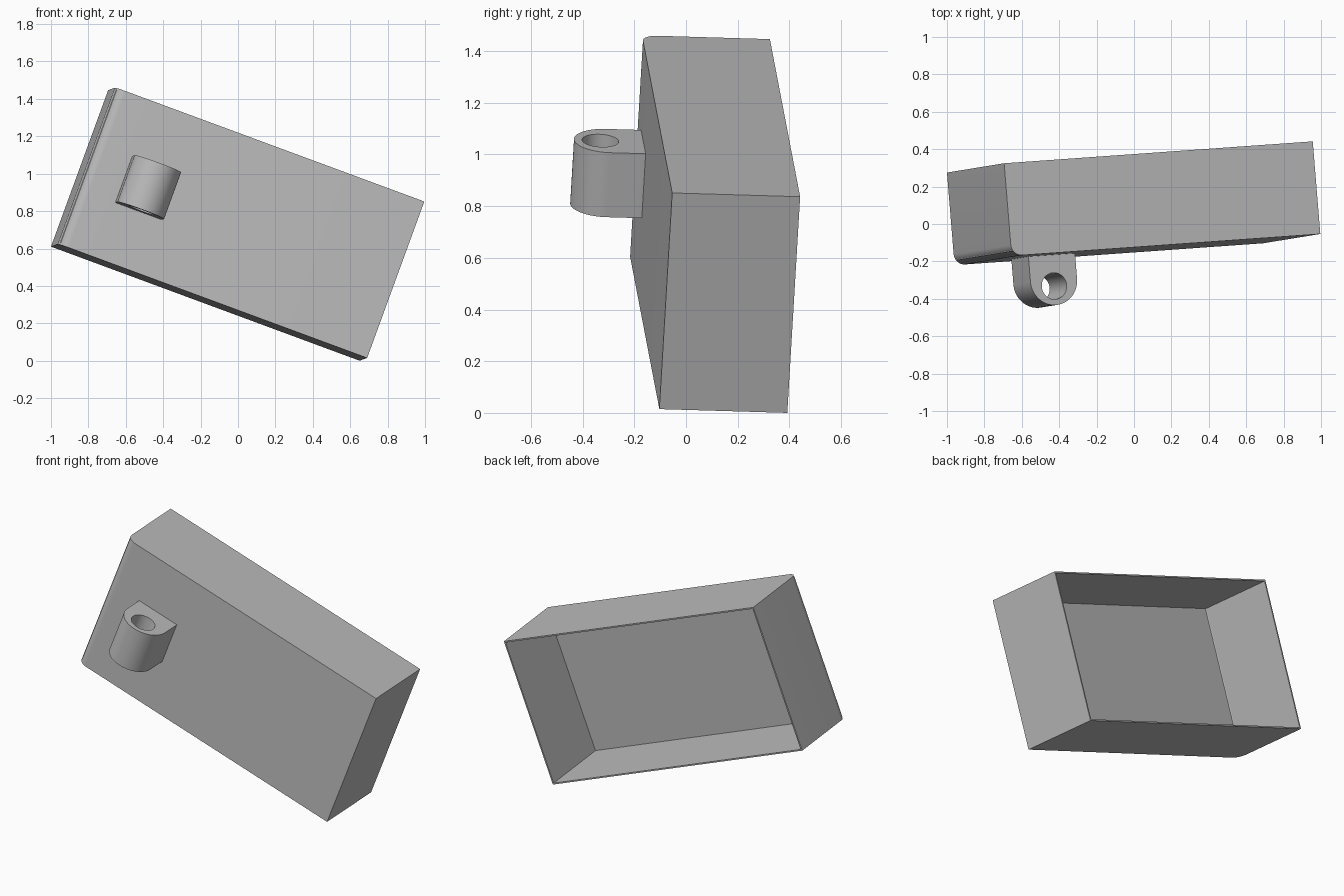
import bpy, bmesh
from math import sin, cos, pi
from mathutils import Vector, Matrix

cube = bpy.data.objects.get("Cube")
if cube:
    bpy.data.objects.remove(cube, do_unlink=True)

# Box sizes: length, depth, height, walls and rounded corner
LENGTH, DEPTH, HEIGHT = 1.763, 0.497, 0.892
RIM, PANEL, ROUND = 0.012, 0.025, 0.06
# Lug sizes: centre along length, arc centre, hole centre, radii
LUG_X, ARC_Y, HOLE_Y, LUG_R, HOLE_R = 0.343, -0.633, -0.664, 0.133, 0.071

# Tilted frame shared by both parts
along = Vector((0.936, 0.0664, -0.346)).normalized()
up = Vector((0.347, 0.056, 0.936))
up = (up - along * up.dot(along)).normalized()
back = up.cross(along)
frame = Matrix((along, back, up)).transposed().to_4x4()
frame.translation = (-1.0, 0.275, 0.61)

grey = bpy.data.materials.new("grey")
grey.use_nodes = True
colour = (0.5, 0.5, 0.5, 1)
grey.diffuse_color = colour
grey.node_tree.nodes["Principled BSDF"].inputs["Base Color"].default_value = colour


def arc(cx, cy, r, start, end, steps):
    angles = [start + (end - start) * i / steps for i in range(steps + 1)]
    return [(cx + r * cos(a), cy + r * sin(a)) for a in angles]


def extrude_profile(loops, z0, z1):
    """Fill closed loops (later ones are holes) and extrude them upward."""
    bm = bmesh.new()
    edges = []
    for loop in loops:
        verts = [bm.verts.new((x, y, z0)) for x, y in loop]
        edges += [bm.edges.new((a, b)) for a, b in zip(verts, verts[1:] + verts[:1])]
    bmesh.ops.triangle_fill(bm, use_beauty=True, edges=edges)
    geom = bmesh.ops.extrude_face_region(bm, geom=bm.faces[:], use_keep_orig=True)["geom"]
    top = [g for g in geom if isinstance(g, bmesh.types.BMVert)]
    bmesh.ops.translate(bm, verts=top, vec=(0, 0, z1 - z0))
    bmesh.ops.recalc_face_normals(bm, faces=bm.faces[:])
    return bm


def finish(bm, name):
    mesh = bpy.data.meshes.new(name)
    bm.to_mesh(mesh)
    bm.free()
    mesh.materials.append(grey)
    obj = bpy.data.objects.new(name, mesh)
    bpy.context.collection.objects.link(obj)
    obj.matrix_world = frame
    bpy.ops.object.select_all(action="DESELECT")
    obj.select_set(True)
    bpy.context.view_layer.objects.active = obj
    bpy.ops.object.shade_smooth_by_angle()


# Open-backed box with one rounded front edge
profile = [(LENGTH, 0), (0, 0)]
profile += arc(ROUND, ROUND - DEPTH, ROUND, pi, 1.5 * pi, 12)
profile += [(LENGTH, -DEPTH)]
bm = extrude_profile([profile], 0, HEIGHT)
opening = [f for f in bm.faces if all(abs(v.co.y) < 1e-5 for v in f.verts)]
bmesh.ops.inset_region(bm, faces=opening, thickness=RIM)
# Sink the inset opening down to the front panel
geom = bmesh.ops.extrude_face_region(bm, geom=opening)["geom"]
floor = [g for g in geom if isinstance(g, bmesh.types.BMVert)]
bmesh.ops.translate(bm, verts=floor, vec=(0, PANEL - DEPTH, 0))
bmesh.ops.delete(bm, geom=[f for f in opening if f.is_valid], context="FACES")
bmesh.ops.recalc_face_normals(bm, faces=bm.faces[:])
finish(bm, "box_shell")

# Round-nosed lug with a through hole
base = 0.01 - DEPTH
outline = [(LUG_X + LUG_R, base), (LUG_X - LUG_R, base)]
outline += arc(LUG_X, ARC_Y, LUG_R, pi, 2 * pi, 32)
hole = arc(LUG_X, HOLE_Y, HOLE_R, 0, 2 * pi, 40)[:-1]
middle = HEIGHT / 2
finish(extrude_profile([outline, hole], middle - LUG_R, middle + LUG_R), "hinge_lug")
